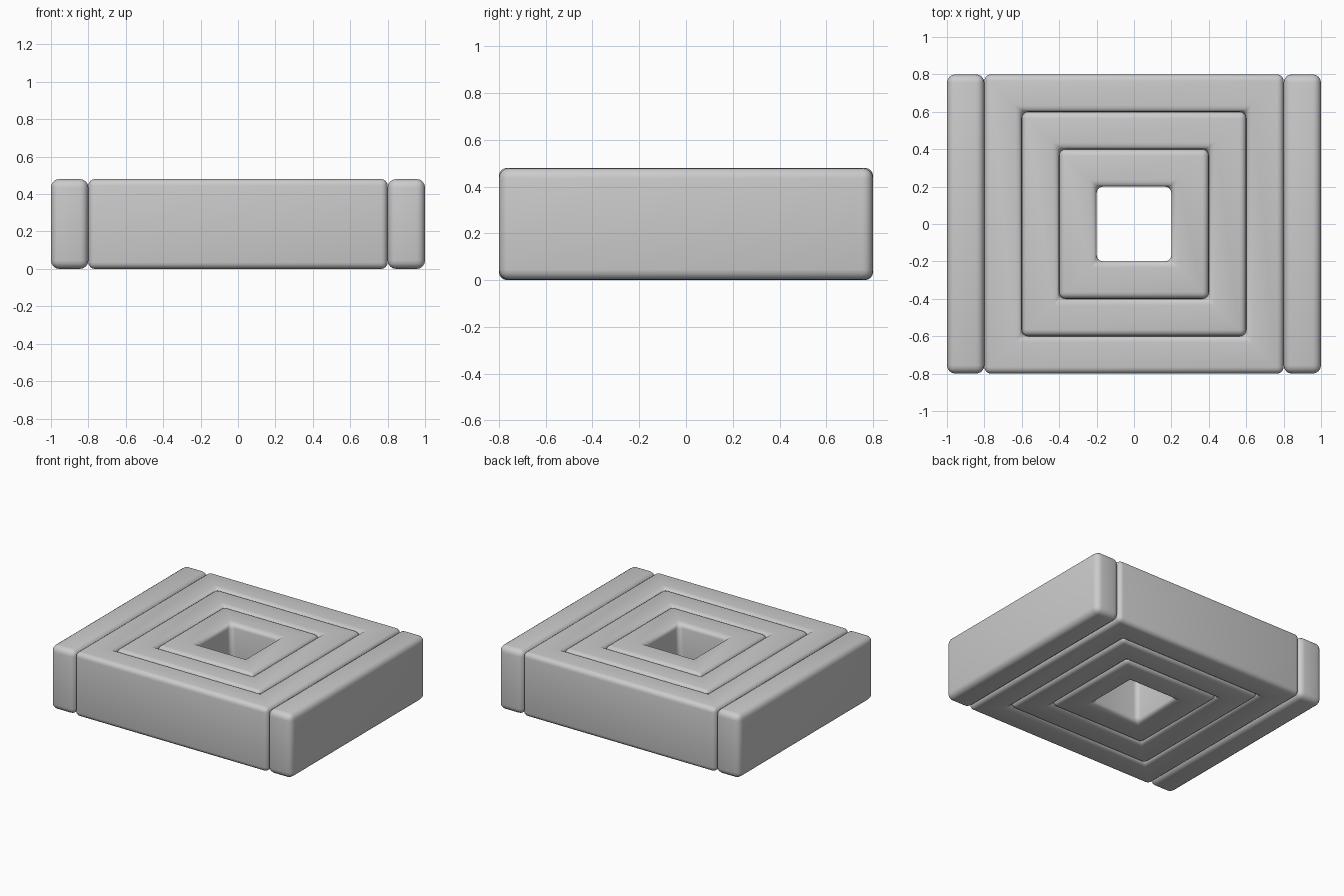
import bpy, bmesh

if "Cube" in bpy.data.objects:
    bpy.data.objects.remove(bpy.data.objects["Cube"])

HEIGHT = 0.48


def finish(bm, name, radius):
    bmesh.ops.recalc_face_normals(bm, faces=bm.faces)
    mesh = bpy.data.meshes.new(name)
    bm.to_mesh(mesh)
    bm.free()
    for poly in mesh.polygons:
        poly.use_smooth = True
    obj = bpy.data.objects.new(name, mesh)
    bpy.context.collection.objects.link(obj)
    bevel = obj.modifiers.new("rounded_edges", 'BEVEL')
    bevel.width = radius
    bevel.segments = 4
    bevel.limit_method = 'ANGLE'
    return obj


def square_ring(name, outer, inner):
    bm = bmesh.new()
    signs = [(-1, -1), (1, -1), (1, 1), (-1, 1)]

    def loop(r, z):
        return [bm.verts.new((sx * r, sy * r, z)) for sx, sy in signs]

    # closed rectangular section swept around the square
    loops = [loop(outer, 0), loop(outer, HEIGHT), loop(inner, HEIGHT), loop(inner, 0)]
    for k in range(4):
        a, b = loops[k], loops[(k + 1) % 4]
        for i in range(4):
            j = (i + 1) % 4
            bm.faces.new((a[i], a[j], b[j], b[i]))
    return finish(bm, name, 0.035)


def side_bar(name, x):
    bm = bmesh.new()
    bmesh.ops.create_cube(bm, size=1)
    bmesh.ops.scale(bm, vec=(0.2, 1.6, HEIGHT), verts=bm.verts)
    bmesh.ops.translate(bm, vec=(x, 0, HEIGHT / 2), verts=bm.verts)
    return finish(bm, name, 0.045)


# Nested square rings around the central hole
for name, outer in (("outer_ring", 0.8), ("middle_ring", 0.6), ("inner_ring", 0.4)):
    square_ring(name, outer, outer - 0.2)

# Long bars on both sides
side_bar("left_bar", -0.9)
side_bar("right_bar", 0.9)
